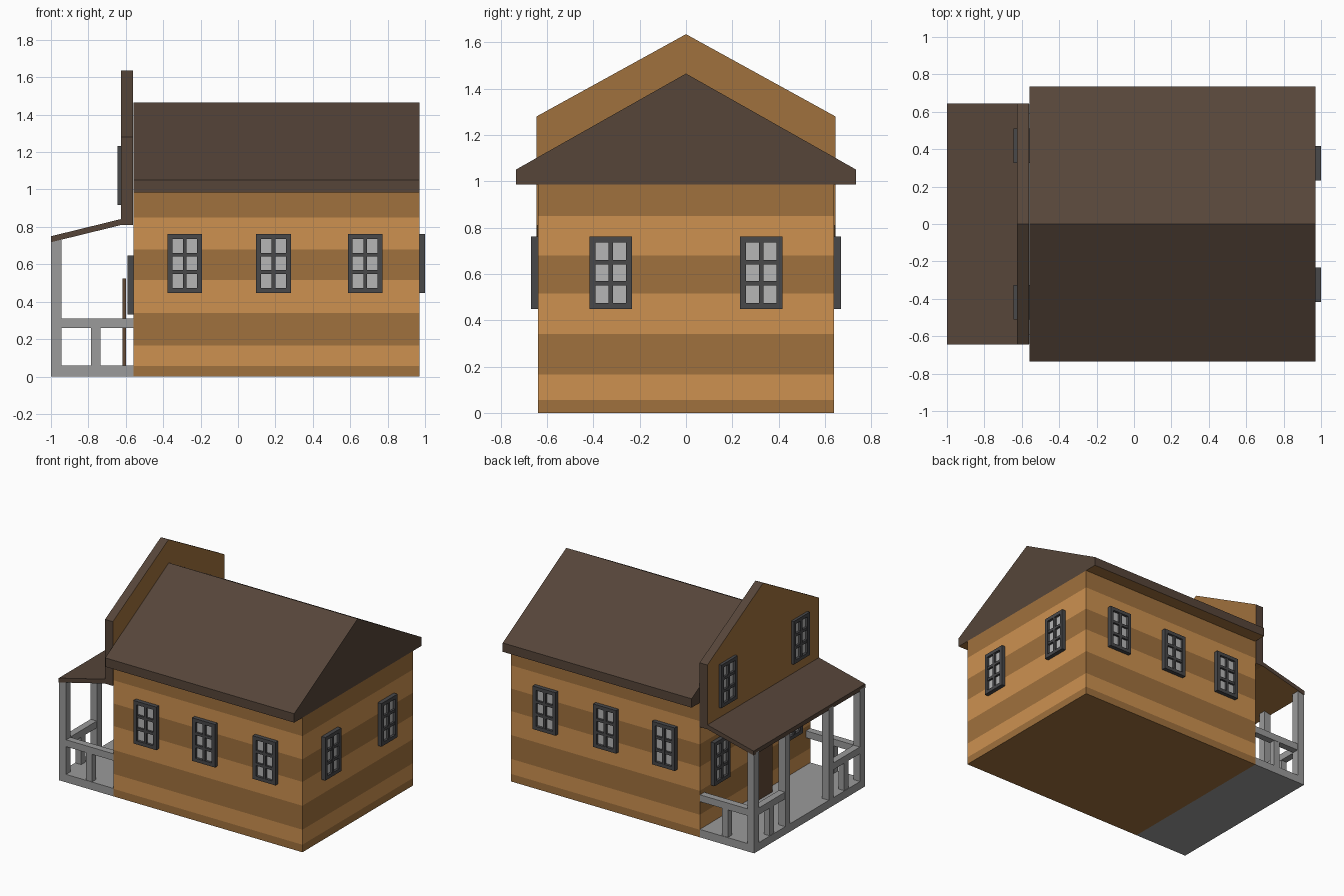
import bpy, bmesh
from math import radians
from mathutils import Matrix, Vector

if "Cube" in bpy.data.objects:
    bpy.data.objects.remove(bpy.data.objects["Cube"])


def material(name, rgb):
    m = bpy.data.materials.new(name)
    lin = [(c / 255 / 12.92) if c < 11 else ((c / 255 + 0.055) / 1.055) ** 2.4 for c in rgb]
    m.diffuse_color = (*lin, 1)
    m.use_nodes = True
    m.node_tree.nodes["Principled BSDF"].inputs["Base Color"].default_value = m.diffuse_color
    return m


LIGHT = material("light_wood", (205, 145, 80))
DARK = material("dark_wood", (160, 113, 61))
BROWN = material("roof_brown", (86, 69, 57))
DOOR = material("door_brown", (98, 74, 54))
STONE = material("porch_grey", (155, 155, 155))
FRAME = material("frame_grey", (72, 72, 74))
GLASS = material("pane_grey", (182, 182, 182))


def finish(name, bm, *mats):
    bmesh.ops.recalc_face_normals(bm, faces=bm.faces)
    me = bpy.data.meshes.new(name)
    bm.to_mesh(me)
    bm.free()
    for m in mats:
        me.materials.append(m)
    ob = bpy.data.objects.new(name, me)
    bpy.context.collection.objects.link(ob)
    return ob


def add_box(bm, lo, hi, mat=0):
    lo, hi = Vector(lo), Vector(hi)
    mtx = Matrix.Translation((lo + hi) / 2) @ Matrix.Diagonal((*(hi - lo), 1))
    verts = bmesh.ops.create_cube(bm, size=1, matrix=mtx)["verts"]
    for f in {f for v in verts for f in v.link_faces}:
        f.material_index = mat


def box(name, lo, hi, mat):
    bm = bmesh.new()
    add_box(bm, lo, hi)
    return finish(name, bm, mat)


def prism(name, points, offset, mats, pick):
    """Extrude a closed 3D outline; pick(normal) gives each face's material."""
    bm = bmesh.new()
    face = bm.faces.new([bm.verts.new(p) for p in points])
    ext = bmesh.ops.extrude_face_region(bm, geom=[face], use_keep_orig=True)["geom"]
    bmesh.ops.translate(bm, vec=offset, verts=[g for g in ext if isinstance(g, bmesh.types.BMVert)])
    bmesh.ops.recalc_face_normals(bm, faces=bm.faces)
    bm.normal_update()
    for f in bm.faces:
        f.material_index = pick(f.normal)
    return finish(name, bm, *mats)


def window(name, x, y, z, angle):
    w, h, d, bar = 0.0925, 0.1575, 0.03, 0.01
    edge = 0.026
    bm = bmesh.new()
    add_box(bm, (-w + 0.01, -0.012, -h + 0.01), (w - 0.01, 0, h - 0.01), 1)
    for s in (-1, 1):
        a, b = sorted((s * w, s * (w - edge)))
        add_box(bm, (a, -d, -h), (b, 0, h))
        a, b = sorted((s * h, s * (h - edge)))
        add_box(bm, (-w + edge, -d, a), (w - edge, 0, b))
        c = s * 0.046
        add_box(bm, (-w + edge, -d + 0.003, c - bar), (w - edge, 0, c + bar))
    add_box(bm, (-bar, -d + 0.002, -h + edge), (bar, 0, h - edge))
    ob = finish(name, bm, FRAME, GLASS)
    ob.location = (x, y, z)
    ob.rotation_euler.z = radians(angle)


# House body with banded siding
bands = (0.055, 0.165, 0.34, 0.515, 0.68, 0.85)
bm = bmesh.new()
add_box(bm, (-0.56, -0.64, 0), (0.97, 0.64, 0.985))
for z in bands:
    bmesh.ops.bisect_plane(bm, geom=bm.verts[:] + bm.edges[:] + bm.faces[:],
                           plane_co=(0, 0, z), plane_no=(0, 0, 1))
for f in bm.faces:
    f.material_index = sum(f.calc_center_median().z > z for z in bands) % 2
finish("house_walls", bm, DARK, LIGHT)

# Main gable roof, wooden underside
outline = [(-0.735, 0.985), (0.735, 0.985), (0.735, 1.05), (0, 1.465), (-0.735, 1.05)]
prism("main_roof", [(-0.56, y, z) for y, z in outline], (1.53, 0, 0),
      (BROWN, DARK), lambda n: int(n.z < -0.5))

# Tall false front, wooden faces with brown edges
outline = [(-0.645, 0.81), (0.645, 0.81), (0.645, 1.28), (0, 1.635), (-0.645, 1.28)]
prism("false_front", [(-0.625, y, z) for y, z in outline], (0.063, 0, 0),
      (BROWN, DARK), lambda n: int(abs(n.x) > 0.5 or n.z < -0.9))

# Sloping porch roof
outline = [(-1, 0.718), (-0.625, 0.81), (-0.625, 0.842), (-1, 0.75)]
prism("porch_roof", [(x, -0.645, z) for x, z in outline], (0, 1.29, 0),
      (BROWN, DARK), lambda n: int(n.z < -0.5))

# Porch floor, posts and railings
box("porch_floor", (-1, -0.64, 0), (-0.56, 0.64, 0.058), STONE)
for side, s in (("front", -1), ("back", 1)):
    def part(name, x0, x1, y0, y1, z0, z1):
        a, b = sorted((s * y0, s * y1))
        box(f"{side}_{name}", (x0, a, z0), (x1, b, z1), STONE)
    part("corner_post", -1, -0.945, 0.585, 0.64, 0.058, 0.73)
    part("inner_post", -1, -0.945, 0.225, 0.28, 0.058, 0.73)
    part("side_rail", -0.945, -0.56, 0.588, 0.638, 0.26, 0.31)
    part("side_baluster", -0.785, -0.735, 0.59, 0.636, 0.058, 0.26)
    part("end_rail", -0.998, -0.948, 0.28, 0.585, 0.26, 0.31)
    part("end_baluster", -0.996, -0.95, 0.407, 0.457, 0.058, 0.26)

# Door panel
box("door", (-0.617, -0.12, 0.058), (-0.6, 0.12, 0.523), DOOR)

# Windows on every side
for i, x in enumerate((-0.285, 0.19, 0.68), 1):
    window(f"front_window_{i}", x, -0.64, 0.605, 0)
    window(f"back_window_{i}", x, 0.64, 0.605, 180)
for i, s in enumerate((-1, 1), 1):
    window(f"right_window_{i}", 0.97, s * 0.325, 0.605, 90)
    window(f"porch_window_{i}", -0.56, s * 0.418, 0.49, -90)
    window(f"upper_window_{i}", -0.615, s * 0.418, 1.075, -90)
